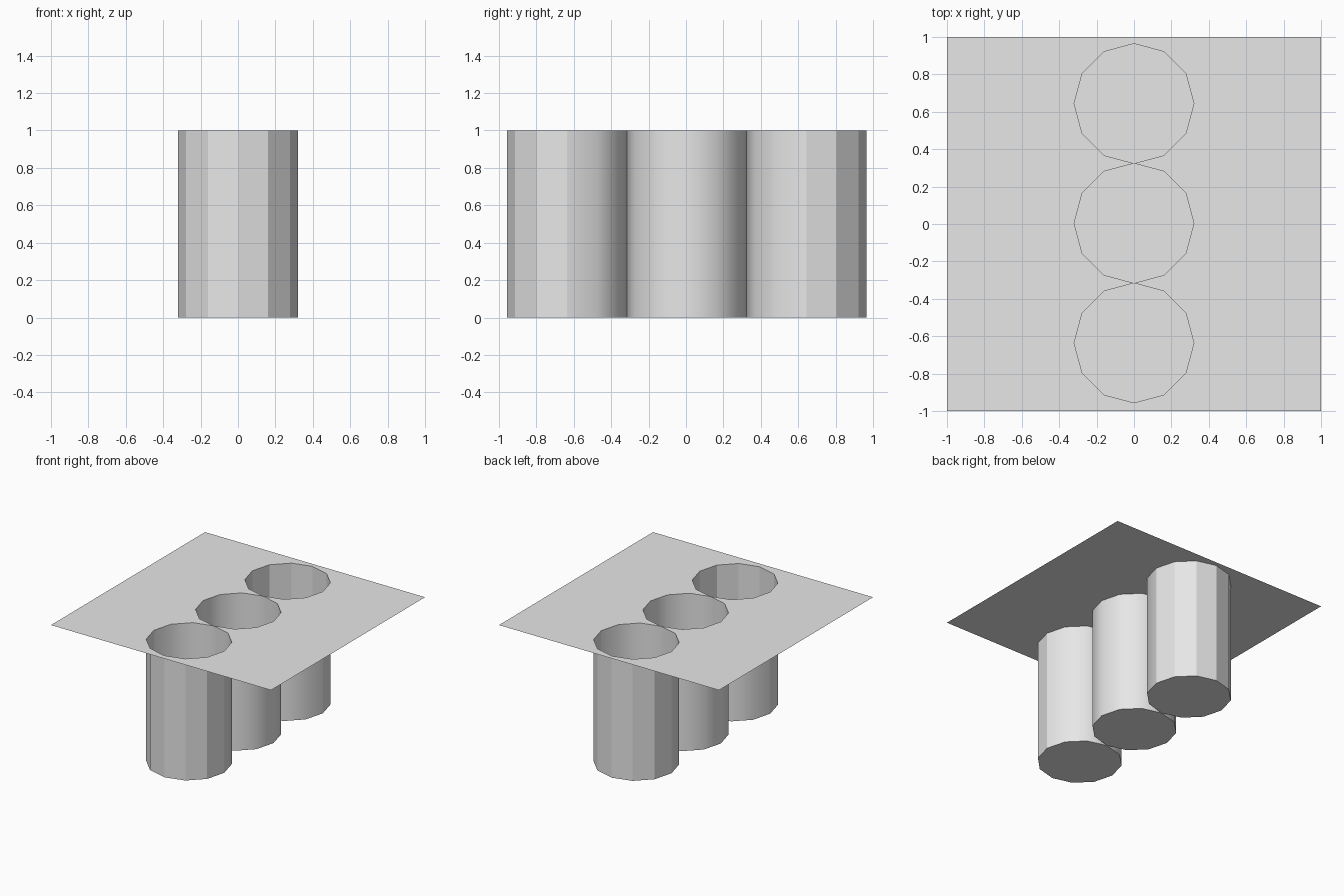
import bpy, bmesh, math

if "Cube" in bpy.data.objects:
    bpy.data.objects.remove(bpy.data.objects["Cube"])

SIDES, RADIUS, SHIFT = 12, 0.32, 0.004
CENTRES = [SHIFT + i * 2 * RADIUS for i in (1, 0, -1)]

grey = bpy.data.materials.new("light grey")
grey.use_nodes = True
colour = (0.8, 0.8, 0.8, 1)
grey.diffuse_color = colour
grey.node_tree.nodes["Principled BSDF"].inputs["Base Color"].default_value = colour


def ring_point(cy, i):
    """Corner i of a well's outline, counted clockwise from the back."""
    a = math.tau * i / SIDES
    return RADIUS * math.sin(a), cy + RADIUS * math.cos(a)


def finish(bm, name):
    mesh = bpy.data.meshes.new(name)
    bm.to_mesh(mesh)
    bm.free()
    mesh.materials.append(grey)
    obj = bpy.data.objects.new(name, mesh)
    bpy.context.collection.objects.link(obj)


# Top plate: two mirrored halves whose inner edge follows the three openings
outline = [(0, -1), (1, -1), (1, 1), (0, 1)]
for k, cy in enumerate(CENTRES):
    start = 0 if k == 0 else 1
    outline += [ring_point(cy, i) for i in range(start, SIDES // 2 + 1)]
bm = bmesh.new()
for side in (1, -1):
    bm.faces.new([bm.verts.new((side * x, y, 1)) for x, y in outline[::side]])
bmesh.ops.remove_doubles(bm, verts=bm.verts, dist=0.0001)
finish(bm, "top_plate")

# Wells: open walls with a closed floor, smooth only where they face each other
for cy, name in zip(CENTRES, ("back_well", "middle_well", "front_well")):
    bm = bmesh.new()
    points = [ring_point(cy, i) for i in range(SIDES)]
    low = [bm.verts.new((x, y, 0)) for x, y in points]
    high = [bm.verts.new((x, y, 1)) for x, y in points]
    floor = bm.faces.new(low[::-1])
    for edge in floor.edges:
        edge.smooth = False
    for i in range(SIDES):
        j = (i + 1) % SIDES
        wall = bm.faces.new((low[i], low[j], high[j], high[i]))
        mid_y = wall.calc_center_median().y
        wall.smooth = name == "middle_well" or abs(mid_y) < abs(cy)
    finish(bm, name)
